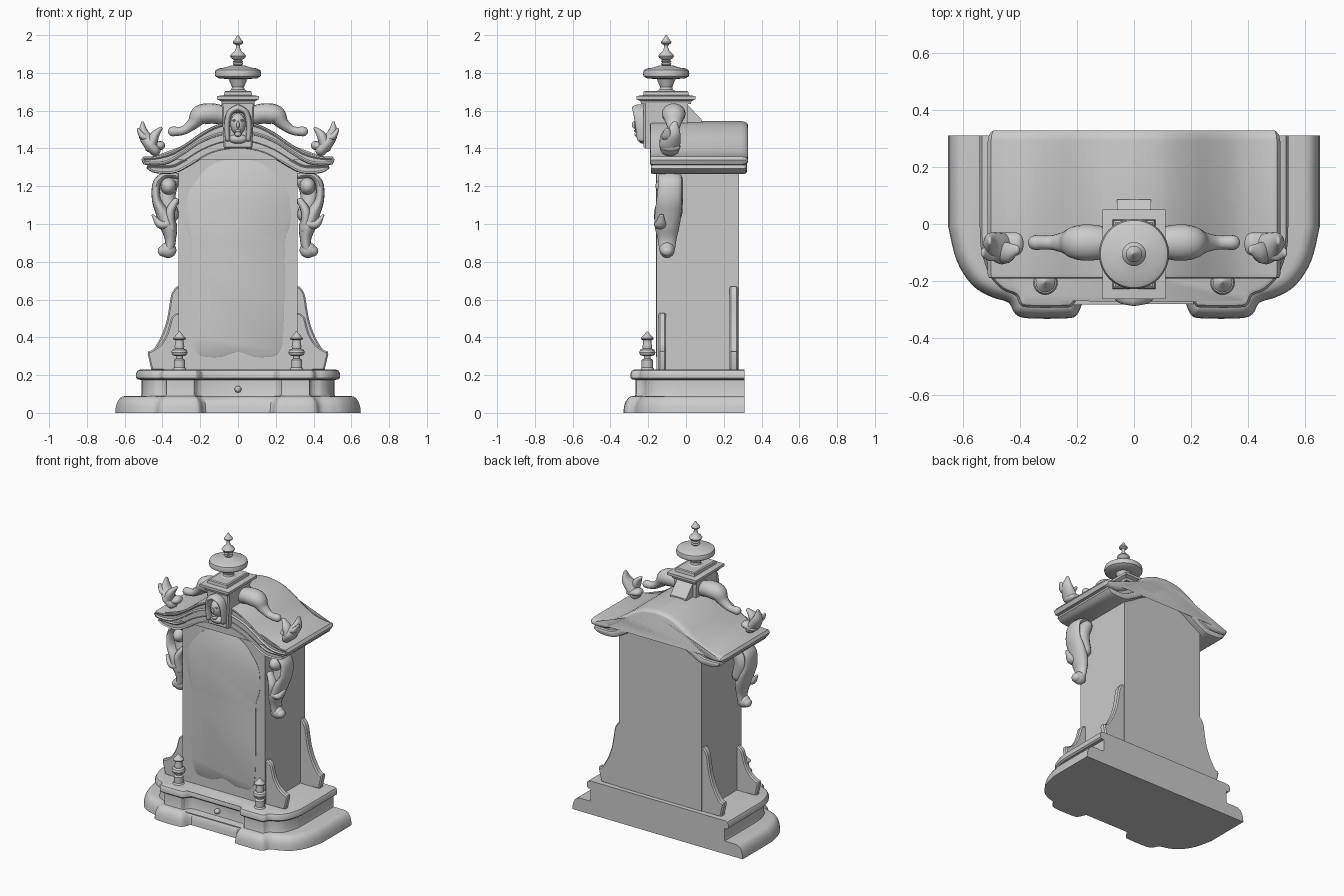
import bpy, bmesh, math
from mathutils import Vector, Matrix


def spline(pts, n=5):
    """Catmull-Rom through points of any dimension."""
    p = [pts[0]] + list(pts) + [pts[-1]]
    out = []
    for i in range(1, len(p) - 2):
        for k in range(n):
            t = k / n
            out.append(tuple(0.5 * (2 * b + (c - a) * t + (2 * a - 5 * b + 4 * c - d) * t * t
                                    + (3 * b - a - 3 * c + d) * t ** 3)
                             for a, b, c, d in zip(*p[i - 1:i + 3])))
    return out + [tuple(pts[-1])]


def mirrored(half):
    return list(half) + [(-x, y) for x, y in reversed(half) if abs(x) > 1e-6]


def skin(bm, rings):
    vs = [[bm.verts.new(p) for p in r] for r in rings]
    n = len(vs[0])
    for a, b in zip(vs, vs[1:]):
        for i in range(n):
            bm.faces.new((a[i], a[(i + 1) % n], b[(i + 1) % n], b[i]))
    bm.faces.new(vs[0][::-1])
    bm.faces.new(vs[-1])


def finish(name, bm, mirror=False, angle=35):
    if mirror:
        d = bmesh.ops.duplicate(bm, geom=bm.verts[:] + bm.edges[:] + bm.faces[:])
        for v in d["geom"]:
            if isinstance(v, bmesh.types.BMVert):
                v.co.x *= -1
    bmesh.ops.recalc_face_normals(bm, faces=bm.faces[:])
    me = bpy.data.meshes.new(name)
    bm.to_mesh(me)
    bm.free()
    for f in me.polygons:
        f.use_smooth = True
    me.set_sharp_from_angle(angle=math.radians(angle))
    ob = bpy.data.objects.new(name, me)
    bpy.context.collection.objects.link(ob)
    return ob


def inset(poly, d):
    area = sum(a[0] * b[1] - b[0] * a[1] for a, b in zip(poly, poly[1:] + poly[:1]))
    s = 1 if area > 0 else -1
    out = []
    for i, p in enumerate(poly):
        p = Vector(p)
        e1 = (p - Vector(poly[i - 1])).normalized()
        e2 = (Vector(poly[(i + 1) % len(poly)]) - p).normalized()
        n1, n2 = Vector((-e1.y, e1.x)) * s, Vector((-e2.y, e2.x)) * s
        out.append(p + (n1 + n2) / max(0.5, 1 + n1.dot(n2)) * d)
    return out


def loft(name, poly, levels, axis='Y', mirror=False, flat_back=None):
    """Stack an outline along an axis; each level is (depth, inset)."""
    rings = []
    for d, ins in levels:
        r = []
        for (a, b), o in zip(inset(poly, ins), poly):
            if flat_back is not None and o[1] >= flat_back - 0.001:
                b = o[1]
            r.append((a, d, b) if axis == 'Y' else (a, b, d))
        rings.append(r)
    bm = bmesh.new()
    skin(bm, rings)
    return finish(name, bm, mirror)


def lathe(name, prof, x, y, mirror=False, seg=32):
    bm = bmesh.new()
    skin(bm, [[(x + r * math.cos(2 * math.pi * i / seg), y + r * math.sin(2 * math.pi * i / seg), z)
               for i in range(seg)] for r, z in prof])
    finish(name, bm, mirror)


def tubes(name, paths, mirror=True, seg=16):
    """Carved scrolls: points are (x, y, z, radius in front plane, radius in depth)."""
    bm = bmesh.new()
    for pts in paths:
        s = spline(pts, 6)
        rings = []
        for i, (x, y, z, r, w) in enumerate(s):
            a, b = s[max(i - 1, 0)], s[min(i + 1, len(s) - 1)]
            t = Vector((b[0] - a[0], 0, b[2] - a[2])).normalized()
            nrm = Vector((-t.z, 0, t.x))
            caps = [(0, 1)]
            if i == 0:
                caps = [(-.97, .25), (-.8, .6), (-.5, .87), (0, 1)]
            elif i == len(s) - 1:
                caps = [(0, 1), (.5, .87), (.8, .6), (.97, .25)]
            for off, k in caps:
                c = Vector((x, y, z)) + t * off * r
                rings.append([c + nrm * r * k * math.cos(2 * math.pi * j / seg)
                              + Vector((0, w * k * math.sin(2 * math.pi * j / seg), 0)) for j in range(seg)])
        skin(bm, rings)
    finish(name, bm, mirror, 60)


def blobs(name, items, mirror=False):
    bm = bmesh.new()
    for loc, rad in items:
        bmesh.ops.create_uvsphere(bm, u_segments=20, v_segments=12, radius=1,
                                  matrix=Matrix.Translation(loc) @ Matrix.Diagonal((*rad, 1)))
    finish(name, bm, mirror, 60)


def box_poly(x, y0, y1):
    return [(-x, y0), (x, y0), (x, y1), (-x, y1)]


# Stepped base with two front pads
foot = [(0, -.265), (.17, -.265)] + spline([(.18, -.275), (.2, -.318), (.235, -.33), (.37, -.33), (.415, -.315),
        (.44, -.275), (.5, -.255), (.565, -.215), (.62, -.13), (.65, -.01)], 4) + [(.65, .31)]
loft("base", mirrored(foot), [(0, 0), (.03, .003), (.055, .01), (.075, .022), (.086, .036), (.09, .055)], 'Z', flat_back=.31)
tier = [(0, -.245), (.18, -.245)] + spline([(.19, -.25), (.215, -.285), (.24, -.292), (.37, -.292), (.4, -.28),
        (.415, -.25), (.46, -.23), (.505, -.18), (.535, -.09), (.54, 0)], 4) + [(.54, .31)]
loft("plinth", mirrored(tier), [(.08, .022), (.1, .03), (.175, .03), (.176, .01), (.185, 0), (.21, 0),
                                (.224, .008), (.23, .022)], 'Z', flat_back=.31)
blobs("drawer_knob", [((0, -.225, .125), (.018, .02, .018))])

# Cabinet body with arched head and inlaid door
loft("cabinet_body", mirrored([(0, 1.45), (.12, 1.43), (.22, 1.38), (.315, 1.31), (.315, .22)]), [(-.155, 0), (.28, 0)])
door = spline([(0, 1.35), (.1, 1.33), (.17, 1.29), (.22, 1.23), (.26, 1.17), (.275, 1.1), (.275, 1.0), (.25, .92),
               (.245, .85), (.245, .6), (.238, .4), (.222, .33), (.19, .3), (.1, .295), (.05, .31), (0, .325)], 4)
loft("door_panel", mirrored(door[:-1] + [(0, .325)]), [(-.15, 0), (-.157, 0), (-.159, .003)])

# Arched roof: upper slab, middle fillet and lower moulding
top = spline([(0, 1.545), (.1, 1.53), (.19, 1.487), (.28, 1.425), (.36, 1.38), (.44, 1.36), (.5, 1.358)])
low = spline([(.5, 1.315), (.44, 1.31), (.37, 1.32), (.29, 1.365), (.2, 1.425), (.1, 1.465), (0, 1.478)])
loft("roof_slab", mirrored(top + [(.512, 1.34)] + low),
     [(-.182, .018), (-.19, .01), (-.188, .003), (-.175, 0), (.29, 0), (.312, .004), (.325, .013), (.328, .019)])
mid = spline([(0, 1.49), (.1, 1.475), (.2, 1.435), (.29, 1.375), (.37, 1.33), (.46, 1.325)])
low2 = spline([(.47, 1.3), (.37, 1.29), (.29, 1.33), (.2, 1.39), (.1, 1.43), (0, 1.445)])
loft("roof_fillet", mirrored(mid + low2), [(-.17, 0), (.305, 0)])
up3 = spline([(0, 1.45), (.1, 1.435), (.2, 1.395), (.29, 1.34), (.36, 1.31), (.48, 1.312)])
low3 = spline([(.485, 1.295), (.44, 1.27), (.34, 1.268), (.26, 1.305), (.16, 1.365), (.08, 1.39), (0, 1.4)])
loft("roof_moulding", mirrored(up3 + low3), [(-.178, .012), (-.185, .004), (-.175, 0), (.305, 0), (.318, .004), (.322, .012)])

# Keystone block with cap and rear brace
loft("keystone", mirrored([(0, 1.4), (.075, 1.4), (.088, 1.66), (0, 1.66)]), [(-.225, .008), (-.215, 0), (.01, 0)])
loft("keystone_cap", box_poly(.11, -.262, .05), [(1.635, .025), (1.65, .02), (1.66, 0), (1.677, 0), (1.68, .02),
                                               (1.682, .035), (1.7, .038), (1.705, .045)], 'Z')
bm = bmesh.new()
skin(bm, [[(x, 0, 1.5), (x, .09, 1.5), (x, .085, 1.55), (x, .01, 1.63)] for x in (-.06, .06)])
finish("keystone_brace", bm)

# Carved mask on the keystone
blobs("mask_face", [((0, -.23, 1.53), (.04, .045, .058)), ((0, -.274, 1.525), (.008, .012, .02)),
                    ((0, -.266, 1.493), (.016, .01, .007)), ((0, -.255, 1.475), (.018, .018, .014)),
                    ((.018, -.264, 1.548), (.012, .008, .005)), ((-.018, -.264, 1.548), (.012, .008, .005)),
                    ((0, -.225, 1.45), (.05, .03, .025)), ((0, -.245, 1.61), (.025, .03, .022))])
tubes("mask_hood", [[(.055, -.23, 1.45, .014, .03), (.058, -.235, 1.53, .015, .035), (.042, -.24, 1.59, .016, .04),
                     (0, -.245, 1.615, .018, .042)]])

# Turned finials
lathe("top_finial", [(.055, 1.7), (.035, 1.712), (.032, 1.725), (.05, 1.768), (.1, 1.77), (.12, 1.782), (.123, 1.797),
                     (.118, 1.815), (.1, 1.824), (.07, 1.828), (.04, 1.838), (.022, 1.84), (.028, 1.848), (.022, 1.855),
                     (.028, 1.862), (.02, 1.868), (.036, 1.878), (.042, 1.89), (.034, 1.902), (.018, 1.915), (.01, 1.935),
                     (.012, 1.948), (.026, 1.956), (.028, 1.964), (.014, 1.982), (.003, 2.0)], 0, -.105)
lathe("front_finials", [(.038, .225), (.034, .235), (.03, .24), (.03, .28), (.018, .288), (.018, .3), (.038, .306),
                        (.043, .32), (.038, .334), (.024, .34), (.026, .352), (.024, .36), (.022, .375), (.022, .385),
                        (.034, .39), (.034, .396), (.016, .415), (.003, .432)], .31, -.205, True, 24)

# Scrolls and corner leaves on the roof
tubes("roof_scrolls", [[(.08, -.065, 1.575, .05, .05), (.14, -.065, 1.585, .054, .062), (.2, -.065, 1.575, .053, .06),
                        (.24, -.065, 1.53, .032, .04), (.29, -.065, 1.495, .023, .025), (.345, -.065, 1.49, .026, .026)]])
tubes("corner_leaves", [[(.44, -.085, 1.39, .03, .05), (.47, -.085, 1.43, .035, .055), (.5, -.07, 1.48, .028, .04),
                         (.505, -.06, 1.535, .008, .015)],
                        [(.46, -.1, 1.42, .03, .04), (.44, -.1, 1.47, .024, .035), (.41, -.09, 1.505, .01, .016)],
                        [(.47, -.09, 1.45, .02, .035), (.505, -.1, 1.465, .018, .03), (.528, -.1, 1.5, .008, .015)],
                        [(.41, -.07, 1.415, .024, .04), (.47, -.08, 1.405, .024, .05)]])

# Side volutes: outer band, core, eye, leaf and bottom curl
tubes("side_volutes", [[(.325, -.085, 1.255, .016, .05), (.385, -.085, 1.258, .018, .06), (.43, -.085, 1.215, .021, .062),
                        (.432, -.09, 1.13, .024, .066), (.4, -.095, 1.06, .036, .07), (.368, -.1, .99, .045, .066),
                        (.358, -.1, .92, .03, .05), (.365, -.1, .87, .026, .042), (.395, -.1, .857, .03, .034)],
                       [(.35, -.06, 1.23, .04, .045), (.38, -.065, 1.15, .05, .05), (.355, -.075, 1.05, .042, .055)],
                       [(.375, -.135, 1.0, .028, .035), (.415, -.135, 1.0, .022, .03), (.45, -.13, 1.045, .007, .012)],
                       [(.33, -.12, 1.12, .018, .03), (.36, -.13, 1.06, .025, .04), (.35, -.13, .97, .02, .03)]])
blobs("volute_eyes", [((.368, -.1, 1.2), (.042, .062, .046)), ((.37, -.1, .862), (.044, .04, .042))], True)

# Concave side brackets, short at the front and tall at the back
for name, h, y0, y1 in (("front_brackets", .53, -.145, -.105), ("back_brackets", .67, .23, .275)):
    k = (h - .31) / .36
    curve = spline([(.325, h), (.352, h - .04 * k), (.366, h - .12 * k), (.38, .31 + .17 * k), (.41, .31 + .09 * k),
                    (.45, .335), (.475, .325)])
    loft(name, [(.3, .22), (.3, h)] + curve + [(.478, .31), (.458, .225)],
         [(y0, .008), (y0 + .008, 0), (y1 - .008, 0), (y1, .008)], mirror=True)
